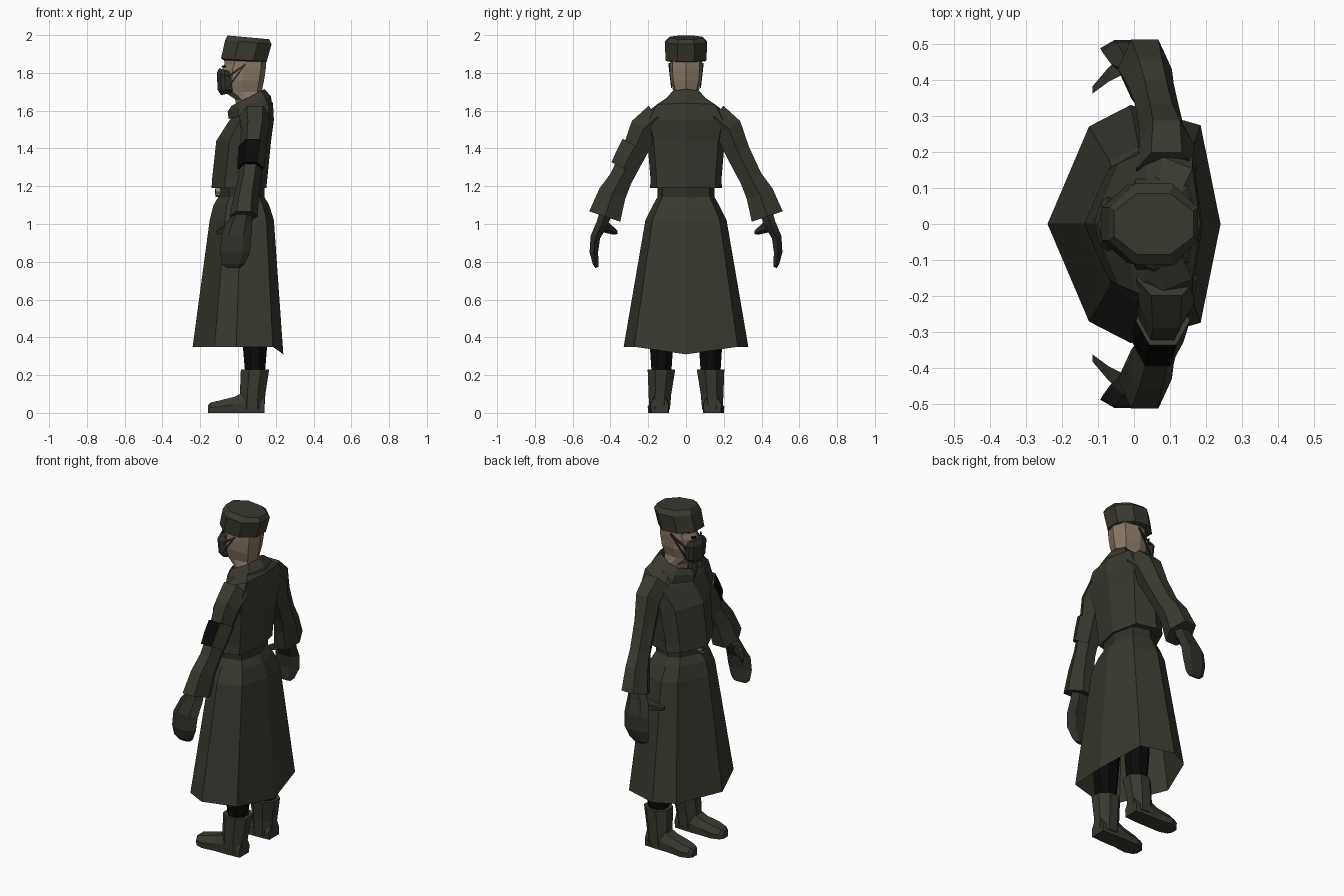
import bpy, bmesh, math
from mathutils import Vector

if "Cube" in bpy.data.objects:
    bpy.data.objects.remove(bpy.data.objects["Cube"])


def mat(name, c):
    m = bpy.data.materials.new(name)
    m.diffuse_color = (*c, 1)
    m.use_nodes = True
    m.node_tree.nodes["Principled BSDF"].inputs["Base Color"].default_value = m.diffuse_color
    return m


OLIVE = mat("olive cloth", (0.041, 0.040, 0.029))
DARK = mat("dark olive", (0.030, 0.030, 0.023))
BLACK = mat("black", (0.003, 0.003, 0.003))
SKIN = mat("skin", (0.25, 0.185, 0.135))
METAL = mat("buckle metal", (0.22, 0.20, 0.18))

# body cross-section, front (-x) first
COAT = [(-1, 0), (-.52, .82), (-.04, 1), (.77, .83), (1, 0), (.77, -.83), (-.04, -1), (-.52, -.82)]
OCT = [(math.cos(a), math.sin(a)) for a in [math.pi / 8 + i * math.pi / 4 for i in range(8)]]
OCT = [(x / .924, y / .924) for x, y in OCT]


def loft(name, rings, mats, caps=(True, True), rule=None):
    bm = bmesh.new()
    vs = [[bm.verts.new(p) for p in r] for r in rings]
    n = len(vs[0])
    for a, b in zip(vs, vs[1:]):
        for i in range(n):
            bm.faces.new((a[i], a[(i + 1) % n], b[(i + 1) % n], b[i]))
    if caps[0]:
        bm.faces.new(vs[0][::-1])
    if caps[1]:
        bm.faces.new(vs[-1])
    bmesh.ops.recalc_face_normals(bm, faces=bm.faces)
    bm.normal_update()
    if rule:
        for f in bm.faces:
            f.material_index = rule(f)
    me = bpy.data.meshes.new(name)
    bm.to_mesh(me)
    bm.free()
    for m in mats:
        me.materials.append(m)
    ob = bpy.data.objects.new(name, me)
    bpy.context.collection.objects.link(ob)
    return ob


def level(z, front, back, hw, tilt=0, shape=COAT, cy=0):
    """Horizontal ring from front x to back x, half-width hw; tilt raises the back."""
    cx, rx = (front + back) / 2, (back - front) / 2
    return [(cx + u * rx, cy + v * hw, z + tilt * u) for u, v in shape]


def tube(path, s, n=6):
    """Rings across a path in the y-z plane; points are x, y, z, x radius, side radius."""
    rings = []
    for i, (x, y, z, rx, rn) in enumerate(path):
        a, b = path[max(i - 1, 0)], path[min(i + 1, len(path) - 1)]
        d = Vector((0, b[1] - a[1], b[2] - a[2])).normalized()
        ring = []
        for k in range(n):
            t = 2 * math.pi * (k + .5) / n
            c, q = math.cos(t) * rn, math.sin(t) * rx
            ring.append((x + q, s * (y - d.z * c), z + d.y * c))
        rings.append(ring)
    return rings


def plate(name, pts, out, m):
    """Thin plate: polygon extruded along out."""
    o = Vector(out)
    return loft(name, [pts, [tuple(Vector(p) + o) for p in pts]], [m])


# long coat skirt, lower at the back tip
skirt = [level(.35, -.24, .24, .33), level(1.02, -.15, .19, .215),
         level(1.10, -.13, .165, .175), level(1.15, -.10, .135, .147)]
skirt[0][4] = (.24, 0, .31)
loft("coat_skirt", skirt, [OLIVE], (False, True))

# belt and buckle
loft("belt", [level(1.14, -.105, .14, .15), level(1.21, -.105, .14, .15)], [DARK])
bk = [(-.118, .03 * math.cos(i * math.pi / 4), 1.17 + .028 * math.sin(i * math.pi / 4)) for i in range(8)]
plate("belt_buckle", bk, (.03, 0, 0), METAL)
plate("buckle_centre", [(-.121, y * .5, 1.17 + (z - 1.17) * .5) for x, y, z in bk], (.009, 0, 0), DARK)

# jacket body
loft("jacket", [level(1.19, -.14, .15, .19), level(1.24, -.137, .155, .188),
                level(1.44, -.115, .175, .205), level(1.55, -.045, .19, .235),
                level(1.61, -.015, .185, .185, .03), level(1.65, .0, .145, .1, .04)], [OLIVE])

# folded collar
loft("collar", [level(1.59, -.05, .18, .15, .035), level(1.635, -.055, .175, .125, .04),
                level(1.67, -.035, .14, .085, .045), level(1.61, .0, .12, .07, .04)],
     [OLIVE], (False, False))

# head and neck
loft("head", [level(1.56, .0, .12, .065), level(1.66, -.015, .12, .072),
              level(1.70, -.075, .125, .065), level(1.76, -.085, .138, .082),
              level(1.82, -.083, .147, .086), level(1.845, -.072, .148, .086),
              level(1.90, -.075, .15, .085)], [SKIN])

# brimless hat, tilted back
loft("hat", [level(1.862, -.075, .145, .095, -.005, OCT), level(1.868, -.09, .152, .108, -.008, OCT),
             level(1.963, -.068, .178, .112, -.010, OCT), level(1.988, -.055, .165, .085, -.010, OCT)], [OLIVE])

# face mask
loft("mask", [level(1.69, -.09, -.02, .05, .008), level(1.71, -.108, -.02, .07, .0),
              level(1.79, -.112, -.03, .076, -.01), level(1.815, -.10, -.04, .055, -.01)], [DARK])

for s in (1, -1):
    side = "left" if s < 0 else "right"
    # mask straps and eyes
    for i, (z0, x1, z1) in enumerate(((1.775, .04, 1.84), (1.72, .035, 1.835))):
        plate(f"mask_strap_{side}_{i}", [(-.05, s * .073, z0), (-.05, s * .073, z0 + .012),
              (x1, s * .086, z1 + .012), (x1, s * .086, z1)], (0, s * .006, 0), DARK)
    plate(f"eye_{side}", [(-.082, s * .018, 1.828), (-.066, s * .042, 1.828),
          (-.064, s * .042, 1.84), (-.078, s * .018, 1.84)], (-.006, s * .004, 0), BLACK)

    # sleeve with flared cuff
    arm = [(.09, .15, 1.57, .085, .085), (.09, .225, 1.505, .075, .085), (.075, .275, 1.38, .062, .075),
           (.06, .345, 1.24, .06, .07), (.045, .39, 1.16, .065, .085), (.03, .43, 1.04, .075, .1)]
    loft(f"sleeve_{side}", tube(arm, s), [OLIVE])

    # mitten hand and thumb
    hand = [(.03, .42, 1.07, .045, .04), (.005, .445, 1.0, .07, .035), (-.01, .48, .93, .08, .03),
            (-.015, .488, .85, .078, .026), (-.025, .478, .79, .062, .018), (-.025, .472, .77, .04, .01)]
    loft(f"hand_{side}", tube(hand, s), [DARK])
    thumb = [[(x, s * (y + a * r), z + b * r) for a, b in ((-1, -.6), (1, -1), (1, .6), (-1, 1))]
             for x, y, z, r in ((-.02, .45, .985, .03), (-.07, .415, .975, .02), (-.115, .372, .953, .01))]
    loft(f"thumb_{side}", thumb, [DARK])

    # trouser leg
    loft(f"trouser_{side}", [level(.18, .04, .14, .05, 0, OCT, s * .13),
                             level(.36, .025, .155, .062, 0, OCT, s * .13),
                             level(.75, .0, .16, .075, 0, OCT, s * .12)], [BLACK])

    # boot shaft and foot
    loft(f"boot_shaft_{side}", [level(.02, .01, .14, .055, 0, OCT, s * .14),
                                level(.1, .01, .145, .06, 0, OCT, s * .138),
                                level(.23, .015, .165, .073, 0, OCT, s * .13)], [OLIVE])
    foot = [[(x, s * .14 + u * w + s * sh, z) for u, z in
             ((-1, 0), (1, 0), (1.05, h * .5), (.6, h), (-.6, h), (-1.05, h * .5))]
            for x, w, h, sh in ((.14, .045, .09, 0), (.05, .05, .12, 0), (-.02, .05, .085, 0),
                                (-.10, .055, .065, .005), (-.145, .04, .055, .005), (-.16, .02, .04, .005))]
    loft(f"boot_foot_{side}", foot, [OLIVE])

# armband on one sleeve, dark on its outer face
band = [(.08, .268, 1.415, .075, .088), (.072, .30, 1.355, .074, .087), (.066, .33, 1.295, .07, .083)]
loft("armband", tube(band, -1), [OLIVE, BLACK],
     rule=lambda f: 1 if f.normal.y < -.2 and f.normal.x < .4 else 0)
